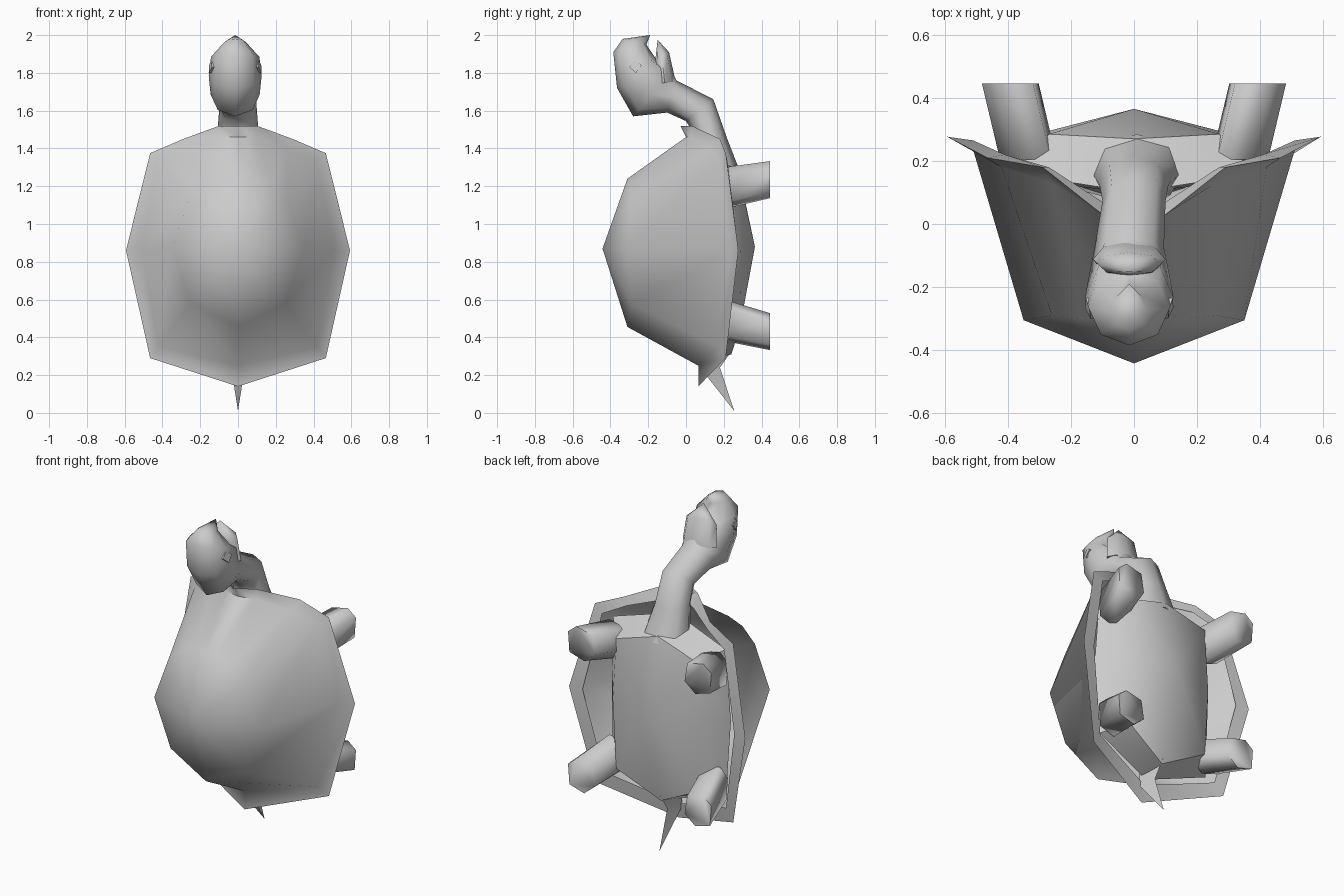
import bpy, bmesh
from math import sin, cos, tau, radians
from mathutils import Vector as V

if "Cube" in bpy.data.objects:
    bpy.data.objects.remove(bpy.data.objects["Cube"])


def loft(name, rings, start=None, end=None, angle=50):
    """Skin closed loops; each end closes to a point, a flat cap (None), or stays 'open'."""
    bm = bmesh.new()
    loops = [[bm.verts.new(p) for p in r] for r in rings]
    n = len(loops[0])
    for a, b in zip(loops, loops[1:]):
        for i in range(n):
            j = (i + 1) % n
            bm.faces.new((a[i], a[j], b[j], b[i]))
    for loop, tip in ((loops[0], start), (loops[-1], end)):
        if tip == 'open':
            continue
        if tip is None:
            bm.faces.new(loop)
        else:
            t = bm.verts.new(tip)
            for i in range(n):
                bm.faces.new((loop[i], loop[(i + 1) % n], t))
    bmesh.ops.recalc_face_normals(bm, faces=bm.faces)
    me = bpy.data.meshes.new(name)
    bm.to_mesh(me)
    bm.free()
    ob = bpy.data.objects.new(name, me)
    bpy.context.collection.objects.link(ob)
    for p in me.polygons:
        p.use_smooth = True
    me.set_sharp_from_angle(angle=radians(angle))
    return ob


def mirrored(half):
    """Close a top-to-bottom half outline across x = 0."""
    return half + [(-x, y, z) for x, y, z in half[-2:0:-1]]


def oval(front, back, w, cx=0, n=8):
    """Ring spanned by a front and a back (y, z) point, with half width w."""
    f, b = V((cx, *front)), V((cx, *back))
    return [(f + b) / 2 + (f - b) / 2 * cos(tau * i / n) + V((w * sin(tau * i / n), 0, 0))
            for i in range(n)]


# Domed hollow shell with a flared rim
lip = [(0, .02, 1.45), (.1, .07, 1.44), (.27, .18, 1.4), (.41, .22, 1.33),
       (.51, .265, .86), (.41, .2, .36), (0, .09, .24)]
rim = [(0, -.03, 1.52), (.1, .03, 1.52), (.29, .18, 1.45), (.465, .21, 1.375),
       (.593, .277, .86), (.465, .21, .29), (0, .065, .14)]
edge = [(0, 0, 1.46), (.09, .02, 1.46), (.26, .13, 1.40), (.42, .18, 1.33),
        (.51, .235, .86), (.42, .17, .35), (0, .065, .25)]
crown = [(0, -.31, 1.24), (.07, -.31, 1.24), (.17, -.3, 1.21), (.26, -.29, 1.13),
         (.35, -.305, .87), (.25, -.29, .58), (0, -.31, .455)]
loft("shell", [mirrored(r) for r in (lip, rim, edge, crown)], 'open', (0, -.442, .87))

# Body with a shallow pyramid belly plate
side = [(0, .1, 1.4), (.38, .16, 1.3), (.4, .14, .86), (.38, .16, .4), (0, .1, .27)]
belly = [(0, .27, 1.32), (.27, .285, 1.24), (.29, .29, .86), (.27, .285, .45), (0, .24, .31)]
loft("body", [mirrored(side), mirrored(belly)], (0, .1, .86), (0, .365, .88), 45)

# Head and neck in one skin; the skull tapers to a beak
c = -.015
loft("head_and_neck", [oval((.06, 1.25), (.285, 1.28), .15, .01),
                       oval((.04, 1.48), (.215, 1.46), .11),
                       oval((0, 1.545), (.145, 1.66), .10),
                       oval((-.1, 1.59), (-.05, 1.76), .11, c),
                       oval((-.28, 1.57), (-.07, 1.80), .13, c),
                       oval((-.365, 1.72), (-.1, 1.85), .14, c),
                       oval((-.385, 1.91), (-.15, 1.86), .128, c),
                       oval((-.335, 1.98), (-.21, 1.95), .055, c)], None, (c, -.19, 2.0), 75)

# Lower jaw, leaving an open mouth
loft("lower_jaw", [oval((-.17, 1.74), (-.055, 1.755), .115, c),
                   oval((-.165, 1.85), (-.09, 1.91), .1, c)], None, (c, -.15, 1.975), 75)

# Eyes: thin plates on the cheeks
for s in (-1, 1):
    eye = [(c + s * x, y, z) for x, y, z in
           ((.123, -.30, 1.83), (.14, -.265, 1.80), (.138, -.235, 1.84), (.126, -.27, 1.87))]
    loft("eye", [eye, [(x - s * .02, y, z) for x, y, z in eye]])

# Legs: flat-ended stubs at the four corners
for s in (-1, 1):
    for name, base_z, foot_z in (("upper_leg", 1.19, 1.235), ("lower_leg", .49, .43)):
        rings = []
        for x, y, z, w, h in ((.335, .205, base_z, .09, .11), (.392, .445, foot_z, .09, .098)):
            rings.append([(s * (x + w * a), y, z + h * b) for a, b in
                          ((1, .55), (.4, 1), (-.8, .75), (-1, -.4), (-.2, -1), (.9, -.7))])
        loft(name, rings, angle=85)

# Pointed tail
loft("tail", [[(.045, .1, .33), (0, .25, .34), (-.045, .1, .33)],
              [(.033, .09, .22), (0, .18, .24), (-.033, .09, .22)]], None, (0, .255, .01), 75)
